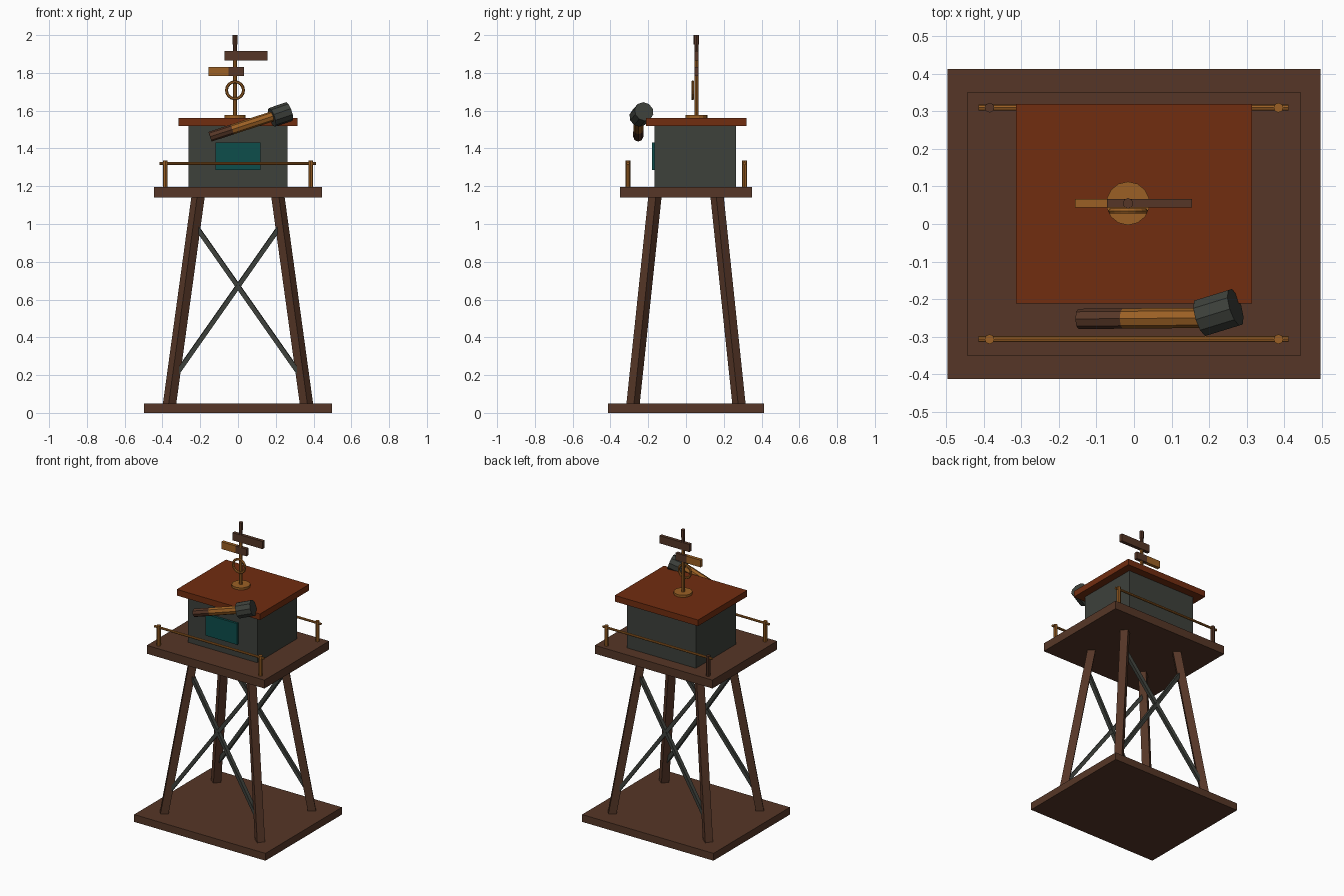
import bpy
from mathutils import Vector, Matrix

if "Cube" in bpy.data.objects:
    bpy.data.objects.remove(bpy.data.objects["Cube"])


def mat(name, r, g, b):
    m = bpy.data.materials.new(name)
    m.diffuse_color = (r, g, b, 1)
    m.use_nodes = True
    m.node_tree.nodes["Principled BSDF"].inputs["Base Color"].default_value = m.diffuse_color
    return m


WOOD = mat("brown_wood", 0.092, 0.037, 0.020)
ROOF = mat("rust_red", 0.165, 0.026, 0.005)
IRON = mat("dark_grey_metal", 0.047, 0.052, 0.044)
GLASS = mat("teal_glass", 0.004, 0.075, 0.070)
BRASS = mat("brass", 0.33, 0.118, 0.018)


def finish(name, material):
    ob = bpy.context.object
    ob.name = name
    ob.data.materials.append(material)
    return ob


def box(name, material, x0, x1, y0, y1, z0, z1):
    """Axis-aligned box from its limits."""
    bpy.ops.mesh.primitive_cube_add(size=1)
    ob = finish(name, material)
    ob.data.transform(Matrix.Translation(((x0 + x1) / 2, (y0 + y1) / 2, (z0 + z1) / 2))
                      @ Matrix.Diagonal((x1 - x0, y1 - y0, z1 - z0, 1)))
    return ob


def bar(name, material, a, b, radius, sides=8):
    """Prism running from a to b."""
    a, b = Vector(a), Vector(b)
    bpy.ops.mesh.primitive_cylinder_add(vertices=sides, radius=radius, depth=(b - a).length)
    ob = finish(name, material)
    rot = (b - a).to_track_quat('Z', 'Y').to_matrix().to_4x4()
    ob.data.transform(Matrix.Translation((a + b) / 2) @ rot)
    return ob


def beam(name, material, a, b, width):
    """Square timber running from a to b."""
    a, b = Vector(a), Vector(b)
    bpy.ops.mesh.primitive_cube_add(size=1)
    ob = finish(name, material)
    rot = (b - a).to_track_quat('Z', 'Y').to_matrix().to_4x4()
    ob.data.transform(Matrix.Translation((a + b) / 2) @ rot
                      @ Matrix.Diagonal((width, width, (b - a).length, 1)))
    return ob


def leg_point(sx, sy, z):
    """Point on a leg's centre line at height z."""
    t = (z - 0.05) / 1.09
    return (sx * (0.362 - 0.150 * t), sy * (0.280 - 0.115 * t), z)


# base, deck, cabin and roof
box("base_slab", WOOD, -0.497, 0.497, -0.413, 0.413, 0, 0.05)
box("deck", WOOD, -0.445, 0.445, -0.35, 0.35, 1.14, 1.197)
box("cabin", IRON, -0.262, 0.262, -0.166, 0.266, 1.195, 1.525)
box("roof", ROOF, -0.315, 0.315, -0.212, 0.32, 1.52, 1.562)
box("window", GLASS, -0.12, 0.12, -0.181, -0.16, 1.287, 1.432)

# splayed legs
for sx, h in ((-1, "left"), (1, "right")):
    for sy, d in ((-1, "front"), (1, "back")):
        beam(f"{d}_{h}_leg", WOOD, leg_point(sx, sy, 0.03), leg_point(sx, sy, 1.16), 0.05)

# crossed braces on front and back
for sy, d in ((-1, "front"), (1, "back")):
    for sx, h in ((-1, "rising"), (1, "falling")):
        beam(f"{d}_{h}_brace", IRON, leg_point(sx, sy, 0.18), leg_point(-sx, sy, 1.0), 0.024)

# railings
for y, d in ((-0.307, "front"), (0.31, "back")):
    bar(f"{d}_rail", BRASS, (-0.415, y, 1.32), (0.412, y, 1.32), 0.008)
    for x, h in ((-0.385, "left"), (0.385, "right")):
        colour = WOOD if (h == "left" and d == "back") else BRASS
        bar(f"{d}_{h}_rail_post", colour, (x, y, 1.19), (x, y, 1.335), 0.013)

# telescope: eyepiece half, brass half and flared head
start, end = Vector((-0.148, -0.253, 1.462)), Vector((0.20, -0.25, 1.576))
mid = start.lerp(end, 0.34)
bar("telescope_eyepiece", WOOD, start, mid, 0.027)
bar("telescope_tube", BRASS, mid, end, 0.027)
axis = Vector((0.91, 0.28, 0.31)).normalized()
centre = Vector((0.225, -0.236, 1.58))
bar("telescope_head", IRON, centre - axis * 0.05, centre + axis * 0.05, 0.052, 10)

# signpost with ring and two boards
mx, my = -0.016, 0.055
bar("mast_foot", BRASS, (mx, my, 1.555), (mx, my, 1.577), 0.058, 14)
bar("mast", BRASS, (mx, my, 1.56), (mx, my, 1.87), 0.011)
bar("mast_top", WOOD, (mx, my, 1.87), (mx, my, 1.96), 0.011)
bar("mast_cap", WOOD, (mx, my, 1.95), (mx, my, 2.0), 0.014)
box("upper_board", WOOD, -0.072, 0.155, 0.044, 0.067, 1.865, 1.917)
box("lower_board", BRASS, -0.157, -0.05, 0.044, 0.067, 1.783, 1.832)
box("lower_board_end", WOOD, -0.05, 0.032, 0.044, 0.067, 1.783, 1.832)
bpy.ops.mesh.primitive_torus_add(major_segments=16, minor_segments=6,
                                 major_radius=0.045, minor_radius=0.008)
ring = finish("mast_ring", BRASS)
ring.data.transform(Matrix.Translation((mx, 0.035, 1.708)) @ Matrix.Rotation(1.5707963, 4, 'X'))
